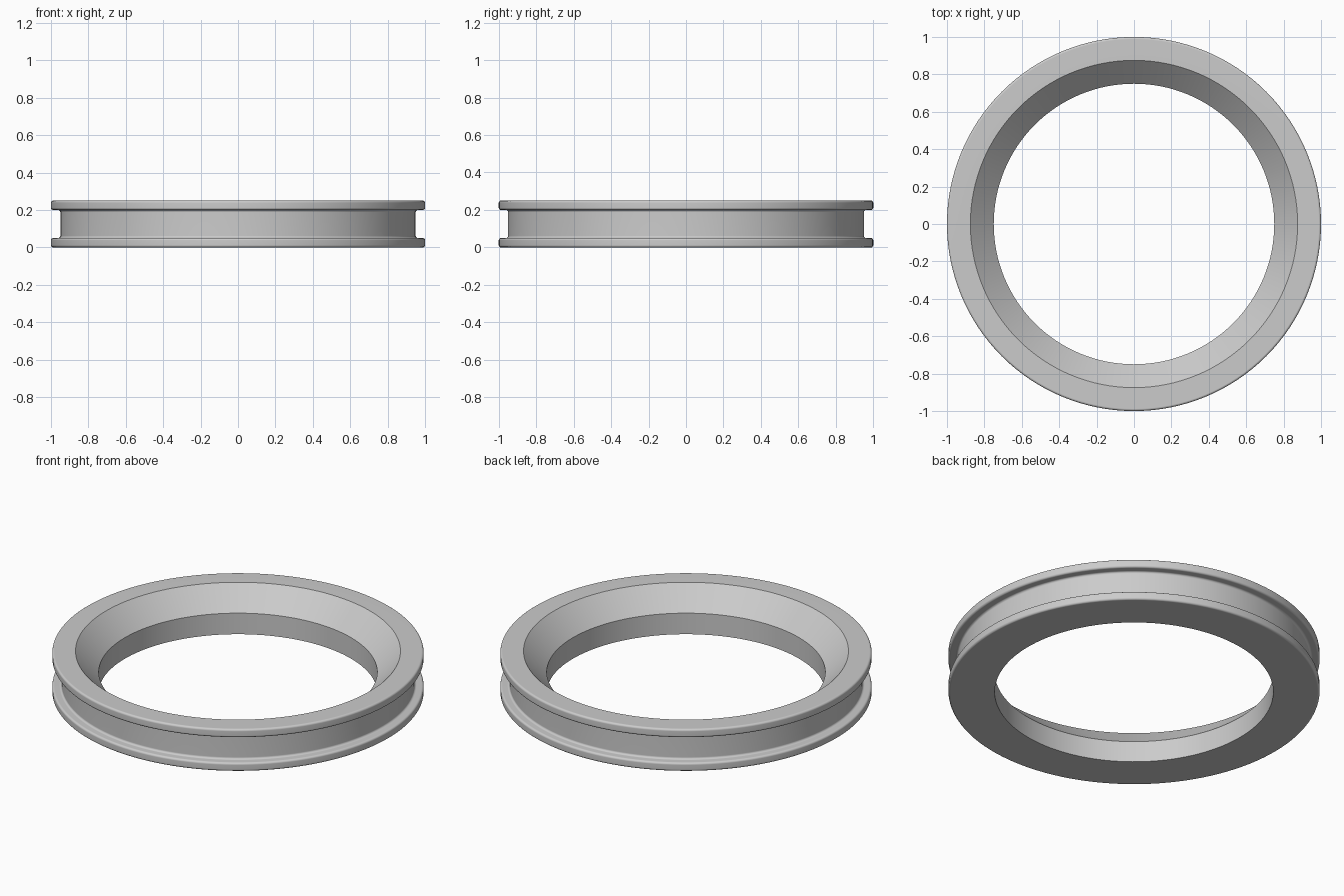
import bpy
import bmesh
import math
from mathutils import Vector

cube = bpy.data.objects.get("Cube")
if cube:
    bpy.data.objects.remove(cube, do_unlink=True)

SEGMENTS = 128
ROUND = 0.012


def rounded(points, steps=4):
    """Replace each corner that has a radius with a small arc."""
    out = []
    for i, (r, z, rad) in enumerate(points):
        p = Vector((r, z))
        if not rad:
            out.append(p)
            continue
        to_prev = (Vector(points[i - 1][:2]) - p).normalized()
        to_next = (Vector(points[(i + 1) % len(points)][:2]) - p).normalized()
        centre = p + (to_prev + to_next) * rad
        for k in range(steps + 1):
            a = math.pi / 2 * k / steps
            out.append(centre - to_next * rad * math.cos(a) - to_prev * rad * math.sin(a))
    return out


def lathe(name, profile, material):
    """Spin a closed (radius, height) profile around the z axis."""
    bm = bmesh.new()
    rings = []
    for s in range(SEGMENTS):
        a = 2 * math.pi * s / SEGMENTS
        rings.append([bm.verts.new((p.x * math.cos(a), p.x * math.sin(a), p.y)) for p in profile])
    n = len(profile)
    for s, ring in enumerate(rings):
        nxt = rings[(s + 1) % SEGMENTS]
        for i in range(n):
            j = (i + 1) % n
            bm.faces.new((ring[i], nxt[i], nxt[j], ring[j]))
    bmesh.ops.recalc_face_normals(bm, faces=bm.faces[:])
    mesh = bpy.data.meshes.new(name)
    bm.to_mesh(mesh)
    bm.free()
    mesh.materials.append(material)
    obj = bpy.data.objects.new(name, mesh)
    bpy.context.collection.objects.link(obj)
    return obj


grey = bpy.data.materials.new("light_grey")
grey.use_nodes = True
colour = (0.6, 0.6, 0.6, 1)
grey.diffuse_color = colour
grey.node_tree.nodes["Principled BSDF"].inputs["Base Color"].default_value = colour

# Ring section: flanges, outer groove, straight bore and flared mouth
section = [
    (0.75, 0, 0),
    (1, 0, ROUND),
    (1, 0.05, ROUND),
    (0.95, 0.05, ROUND),
    (0.95, 0.2, ROUND),
    (1, 0.2, ROUND),
    (1, 0.25, ROUND),
    (0.875, 0.25, 0),
    (0.75, 0.125, 0),
]
ring = lathe("grooved_ring", rounded(section), grey)

# Smooth shading with crisp edges and flat flange faces
bpy.ops.object.select_all(action="DESELECT")
ring.select_set(True)
bpy.context.view_layer.objects.active = ring
bpy.ops.object.shade_smooth_by_angle(angle=math.radians(30))
normals = ring.modifiers.new("flat_flanges", "WEIGHTED_NORMAL")
normals.keep_sharp = True
